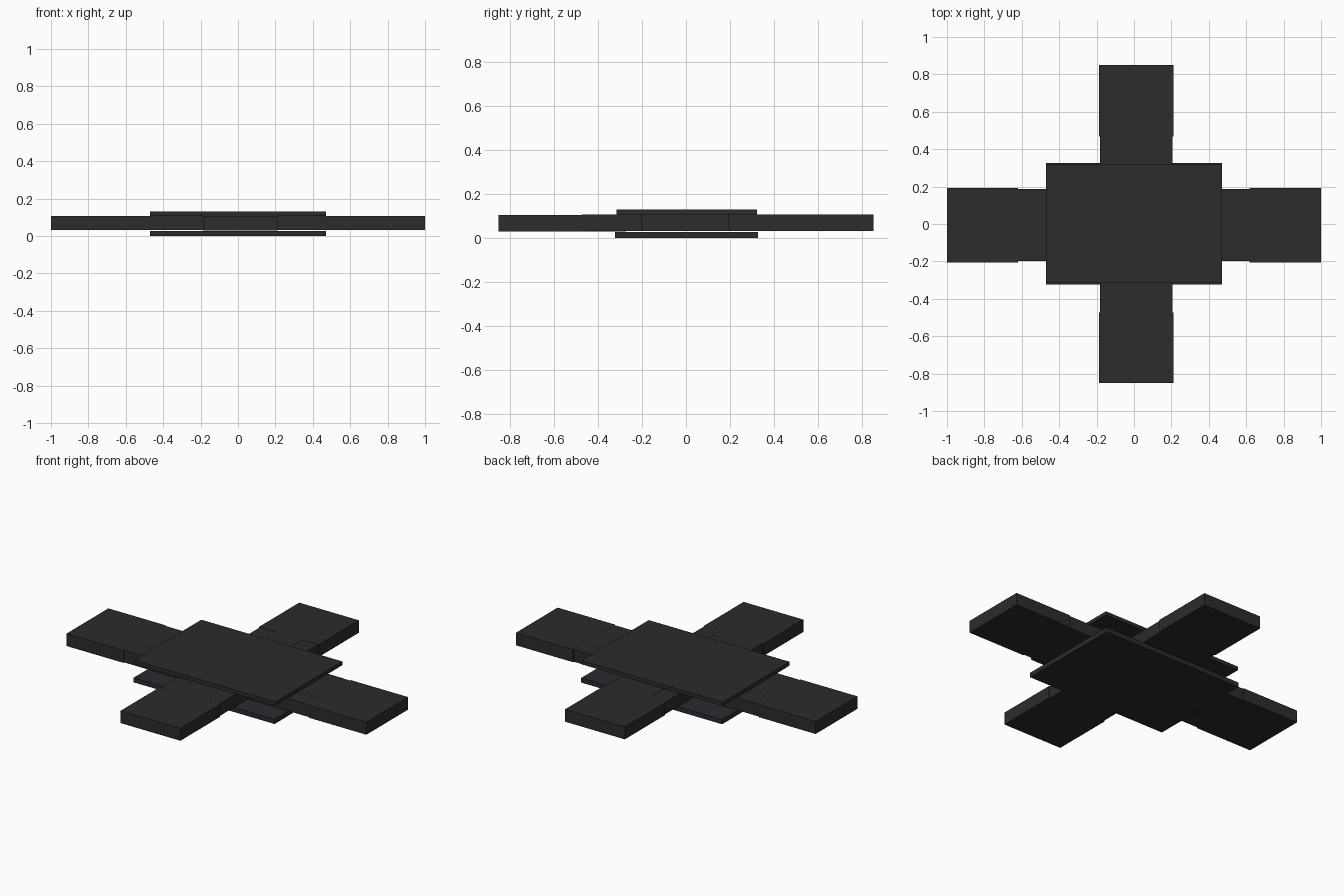
import bpy, bmesh
from mathutils import Matrix, Vector

if "Cube" in bpy.data.objects:
    bpy.data.objects.remove(bpy.data.objects["Cube"])


def material(name, rgb):
    m = bpy.data.materials.new(name)
    m.diffuse_color = (*rgb, 1)
    m.use_nodes = True
    m.node_tree.nodes["Principled BSDF"].inputs["Base Color"].default_value = m.diffuse_color
    return m


charcoal = material("charcoal", (0.025, 0.025, 0.025))
slate = material("dark_slate", (0.022, 0.025, 0.028))


def prism(name, outline, z0, z1, mat):
    """Extrude a flat outline from z0 to z1."""
    bm = bmesh.new()
    face = bm.faces.new([bm.verts.new((x, y, z0)) for x, y in outline])
    ext = bmesh.ops.extrude_face_region(bm, geom=[face])
    up = [v for v in ext["geom"] if isinstance(v, bmesh.types.BMVert)]
    bmesh.ops.translate(bm, verts=up, vec=(0, 0, z1 - z0))
    bmesh.ops.recalc_face_normals(bm, faces=bm.faces)
    me = bpy.data.meshes.new(name)
    bm.to_mesh(me)
    bm.free()
    me.materials.append(mat)
    ob = bpy.data.objects.new(name, me)
    bpy.context.collection.objects.link(ob)
    return ob


def plate(name, x, y0, y1, z0, z1, mat):
    prism(name, [(-x, y0), (x, y0), (x, y1), (-x, y1)], z0, z1, mat)


# Top and bottom cover plates
plate("bottom_plate", 0.47, -0.323, 0.327, 0.0, 0.028, slate)
plate("top_plate", 0.47, -0.316, 0.322, 0.108, 0.131, charcoal)

# Half sizes: wide arm end, narrower core, tongue; core centre
W, C, T, DEPTH = 0.199, 0.193, 0.09, 0.2
CX, CY = 0.012, -0.006

# name, seam distance, tip distance, quarter turns, sideways centre, base z
arms = [
    ("right_arm", 0.617, 1.0, 0, CY, 0.032),
    ("back_arm", 0.468, 0.85, 1, CX, 0.033),
    ("left_arm", 0.62, 1.0, 2, CY, 0.032),
    ("front_arm", 0.472, 0.85, 3, CX, 0.031),
]

core = []
for name, seam, tip, turns, side, z in arms:
    # Rotate in quarter turns, then shift sideways to the arm's centre line
    rot = Matrix.Rotation(turns * 1.5707963268, 3, 'Z')
    shift = Vector((0, side, 0)) if turns % 2 == 0 else Vector((side, 0, 0))

    def place(pts):
        return [(rot @ Vector((a, b, 0)) + shift).to_2d() for a, b in pts]

    # T-shaped arm with a tongue plugging into the core
    end = seam - DEPTH
    prism(name, place([(end, -T), (seam, -T), (seam, -W), (tip, -W),
                       (tip, W), (seam, W), (seam, T), (end, T)]),
          z, z + 0.075, charcoal)
    # Matching slotted branch of the core outline
    core += place([(seam, -C), (seam, -T), (end, -T),
                   (end, T), (seam, T), (seam, C)])
    # Inner corner towards the next branch
    sx = 1 if turns in (0, 3) else -1
    sy = 1 if turns in (0, 1) else -1
    core.append(Vector((CX + sx * C, CY + sy * C)))

# Cross-shaped core between the plates
prism("cross_core", core, 0.0325, 0.1065, charcoal)
